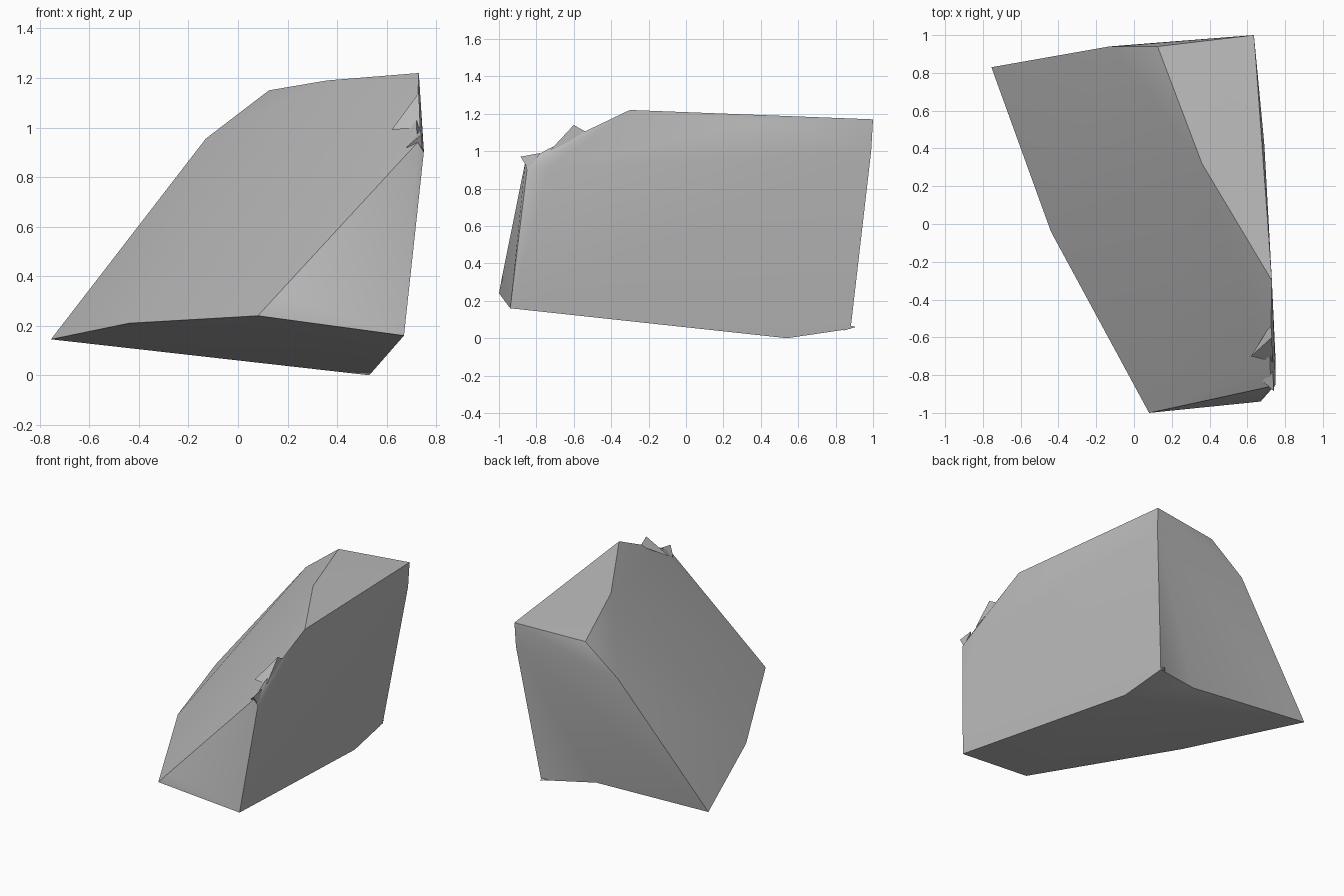
import bpy
import bmesh
from mathutils import Vector

cube = bpy.data.objects.get("Cube")
if cube:
    bpy.data.objects.remove(cube, do_unlink=True)

stone = bpy.data.materials.new("stone_grey")
stone.use_nodes = True
grey = (0.5, 0.5, 0.5, 1)
stone.diffuse_color = grey
stone.node_tree.nodes["Principled BSDF"].inputs["Base Color"].default_value = grey


def find_edge(bm, start, end):
    """Edge whose two ends lie at the given corners, if there is one."""
    for edge in bm.edges:
        a, b = (v.co for v in edge.verts)
        for p, q in ((a, b), (b, a)):
            if (p - Vector(start)).length < 0.01 and (q - Vector(end)).length < 0.01:
                return edge
    return None


def make_stone(name, corners, dents=()):
    """Wrap a faceted stone around its corners, then push in edge midpoints."""
    bm = bmesh.new()
    for corner in corners:
        bm.verts.new(corner)
    bmesh.ops.convex_hull(bm, input=bm.verts[:])
    loose = [v for v in bm.verts if not v.link_faces]
    bmesh.ops.delete(bm, geom=loose, context="VERTS")
    for start, end, target in dents:
        edge = find_edge(bm, start, end)
        if edge:
            new_vert = bmesh.utils.edge_split(edge, edge.verts[0], 0.5)[1]
            new_vert.co = target
    bmesh.ops.triangulate(bm, faces=bm.faces[:])
    bmesh.ops.recalc_face_normals(bm, faces=bm.faces[:])
    mesh = bpy.data.meshes.new(name)
    bm.to_mesh(mesh)
    bm.free()
    mesh.materials.append(stone)
    obj = bpy.data.objects.new(name, mesh)
    bpy.context.collection.objects.link(obj)
    bpy.ops.object.select_all(action="DESELECT")
    obj.select_set(True)
    bpy.context.view_layer.objects.active = obj
    bpy.ops.object.shade_smooth_by_angle()
    return obj


# Main block: tilted base, sloping left side, flat right side and narrow top
back_left = (-0.755, 0.83, 0.145)
back_right = (0.51, 0.88, 0.05)
base = [back_left, (-0.44, -0.04, 0.21), (0.08, -1.0, 0.24),
        (0.67, -0.94, 0.16), (0.53, 0.54, 0.0), back_right]
back_edge = [(-0.54, 0.83, 0.4), (-0.13, 0.94, 0.955), (0.63, 0.99, 1.0)]
top = [(0.125, 0.94, 1.15), (0.36, 0.32, 1.19), (0.73, -0.3, 1.22),
       (0.69, 0.42, 1.16), (0.635, 1.0, 1.17)]
front_shoulder = [(0.16, -0.985, 0.32), (0.725, -0.86, 0.94),
                  (0.75, -0.85, 0.9), (0.75, -0.73, 0.91),
                  (0.72, -0.74, 1.01)]
make_stone("rock_body", base + back_edge + top + front_shoulder,
           [(back_left, back_right, (0.15, 0.78, 0.09))])

# Broken splinters along the front right edge and at the back foot
make_stone("shoulder_splinter", [(0.73, -0.6, 1.14), (0.725, -0.53, 1.1),
                                 (0.62, -0.7, 0.99), (0.735, -0.73, 1.0)])
make_stone("corner_splinter", [(0.74, -0.885, 0.97), (0.735, -0.78, 0.99),
                               (0.68, -0.83, 0.92), (0.745, -0.84, 0.9)])
make_stone("foot_splinter", [(0.5, 0.91, 0.06), (0.51, 0.86, 0.07),
                             (0.45, 0.85, 0.06), (0.51, 0.84, 0.04)])
